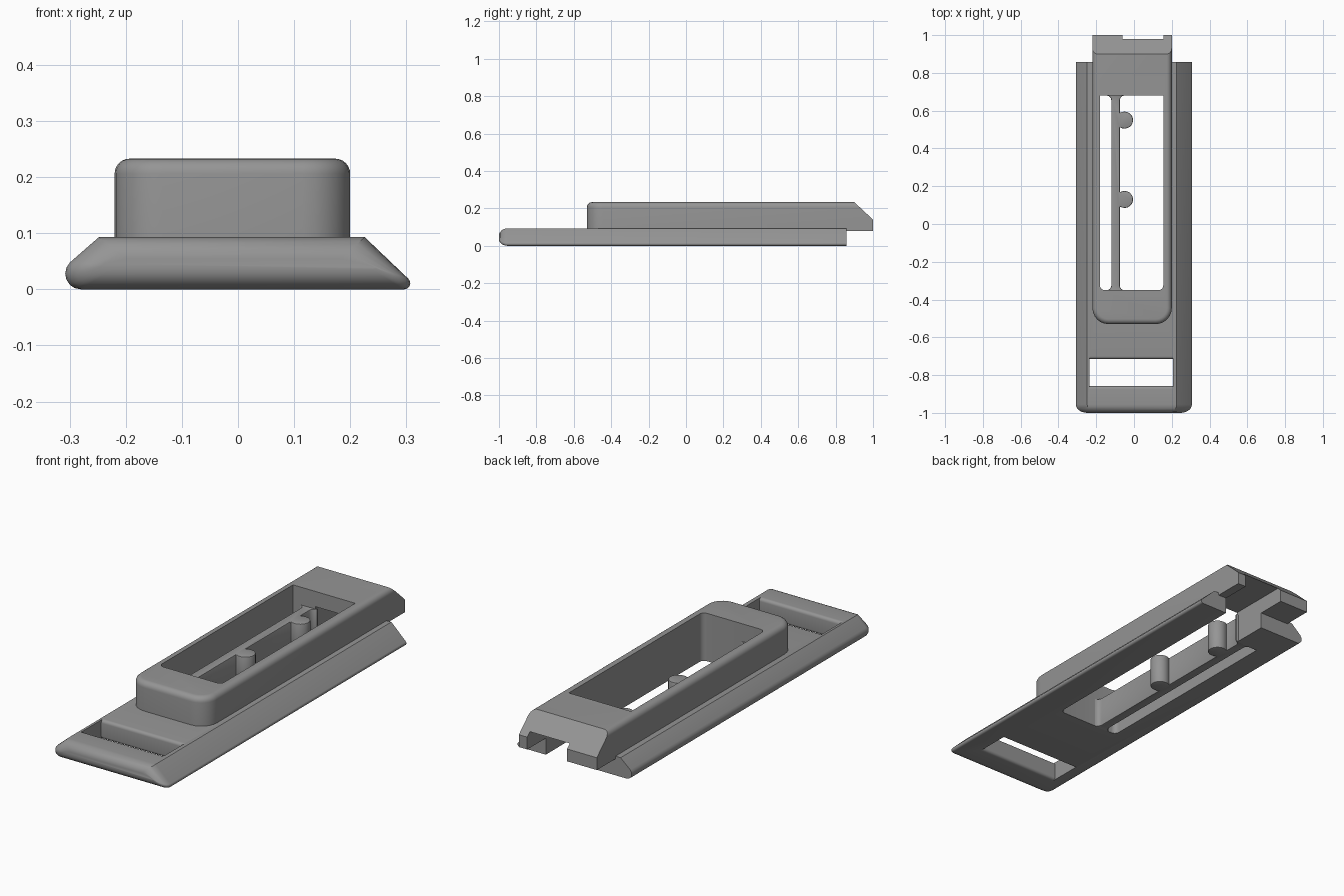
import bpy, bmesh, math

if "Cube" in bpy.data.objects:
    bpy.data.objects.remove(bpy.data.objects["Cube"])

grey = bpy.data.materials.new("mid grey")
grey.diffuse_color = (0.3, 0.3, 0.3, 1)
grey.use_nodes = True
grey.node_tree.nodes["Principled BSDF"].inputs["Base Color"].default_value = grey.diffuse_color


def loft(name, rings):
    """Skin matching rings of points and cap both ends."""
    bm = bmesh.new()
    loops = [[bm.verts.new(p) for p in ring] for ring in rings]
    n = len(loops[0])
    for a, b in zip(loops, loops[1:]):
        for i in range(n):
            j = (i + 1) % n
            bm.faces.new((a[i], a[j], b[j], b[i]))
    bm.faces.new(loops[0])
    bm.faces.new(loops[-1])
    bmesh.ops.recalc_face_normals(bm, faces=bm.faces)
    me = bpy.data.meshes.new(name)
    bm.to_mesh(me)
    bm.free()
    me.materials.append(grey)
    ob = bpy.data.objects.new(name, me)
    bpy.context.collection.objects.link(ob)
    return ob


def arc(cx, cy, r, a0, a1, n=6):
    angles = [math.radians(a0 + (a1 - a0) * i / n) for i in range(n + 1)]
    return [(cx + r * math.cos(a), cy + r * math.sin(a)) for a in angles]


def plan(x0, x1, y0, y1, r=0.0):
    """Rectangle seen from above, with rounded front corners."""
    if r == 0:
        return [(x0, y0), (x1, y0), (x1, y1), (x0, y1)]
    return (arc(x0 + r, y0 + r, r, 180, 270) + arc(x1 - r, y0 + r, r, 270, 360)
            + [(x1, y1), (x0, y1)])


def at(z, outline):
    return [(x, y, z) for x, y in outline]


def cut(ob, cutter):
    m = ob.modifiers.new("cut", 'BOOLEAN')
    m.operation, m.solver, m.object = 'DIFFERENCE', 'EXACT', cutter
    cutter.hide_render = True
    cutter.hide_viewport = False


def finish(ob):
    """Apply the modifiers and smooth the rounded edges."""
    bpy.ops.object.select_all(action='DESELECT')
    ob.select_set(True)
    bpy.context.view_layer.objects.active = ob
    for m in list(ob.modifiers):
        bpy.ops.object.modifier_apply(modifier=m.name)
    bpy.ops.object.shade_smooth_by_angle(angle=math.radians(32))


# Base plate: slanted sides with rounded feet, and a rounded front end
profile = (arc(-0.28, 0.028, 0.028, 270, 135) + [(-0.248, 0.093), (0.226, 0.093)]
           + arc(0.296, 0.011, 0.011, 45, -90))
rings = []
for i in range(7):
    a = math.radians(90 * i / 6)
    k = 1 - math.sin(a)
    sx, sz = 1 - 0.2 * k, 1 - 0.8 * k
    y = -1 + 0.045 * (1 - math.cos(a))
    rings.append([(x * sx, y, 0.045 + (z - 0.045) * sz) for x, z in profile])
rings.append([(x, 0.857, z) for x, z in profile])
base = loft("base_plate", rings)

# Raised frame: rounded front corners and rounded top edge
rings = [at(0.08, plan(-0.22, 0.2, -0.53, 1, 0.085))]
for i in range(7):
    a = math.radians(90 * i / 6)
    d = 0.027 * (1 - math.cos(a))
    rings.append(at(0.206 + 0.027 * math.sin(a),
                    plan(-0.22 + d, 0.2 - d, -0.53 + d, 1, 0.085 - d)))
frame = loft("raised_frame", rings)

# Long window through frame and base
window_out = plan(-0.18, 0.155, -0.35, 0.68, 0.025)
window = loft("window_cutter", [at(-0.1, window_out), at(0.4, window_out)])

# Open channel under the rear end
channel_out = plan(-0.06, 0.155, 0.6, 1.1)
channel = loft("channel_cutter", [at(-0.1, channel_out), at(0.159, channel_out)])

# Sloped rear end
slope = loft("slope_cutter", [[(x, 0.9, 0.233), (x, 1.1, 0.047), (x, 1.1, 0.4), (x, 0.9, 0.4)]
                              for x in (-0.4, 0.4)])

# Strap slot with rounded lips
rings = []
for z, side in ((0, 1), (0.093, -1)):
    part = []
    for i in range(6):
        a = math.radians(90 * i / 5)
        d = 0.015 * (1 - math.sin(a))
        part.append(at(z + side * 0.015 * (1 - math.cos(a)),
                       plan(-0.236, 0.206, -0.858 - d, -0.715 + d)))
    rings += part if side == 1 else part[::-1]
rings = [at(-0.05, plan(-0.236, 0.206, -0.873, -0.7))] + rings
rings.append(at(0.2, plan(-0.236, 0.206, -0.873, -0.7)))
slot = loft("slot_cutter", rings)

cut(base, window)
cut(base, channel)
cut(base, slot)
cut(frame, window)
cut(frame, channel)
cut(frame, slope)

# Inner bar with flared ends and two rounded bumps
f = 0.025
right = [(-0.05, -0.36)] + arc(-0.075 + f, -0.35 + f, f, 270, 180, 4)
for yc in (0.13, 0.55):
    right += arc(-0.05, yc, 0.045, -123, 123, 14)
right += arc(-0.075 + f, 0.68 - f, f, 180, 90, 4) + [(-0.05, 0.69)]
left = ([(-0.145, 0.69)] + arc(-0.12 - f, 0.68 - f, f, 90, 0, 4)
        + arc(-0.12 - f, -0.35 + f, f, 0, -90, 4) + [(-0.145, -0.36)])
bar = loft("inner_bar", [at(0, right + left), at(0.147, right + left)])
bev = bar.modifiers.new("soft edge", 'BEVEL')
bev.width, bev.segments, bev.limit_method = 0.007, 2, 'ANGLE'
bev.angle_limit = math.radians(60)

for ob in (base, frame, bar):
    finish(ob)
for ob in (window, channel, slope, slot):
    bpy.data.objects.remove(ob)
